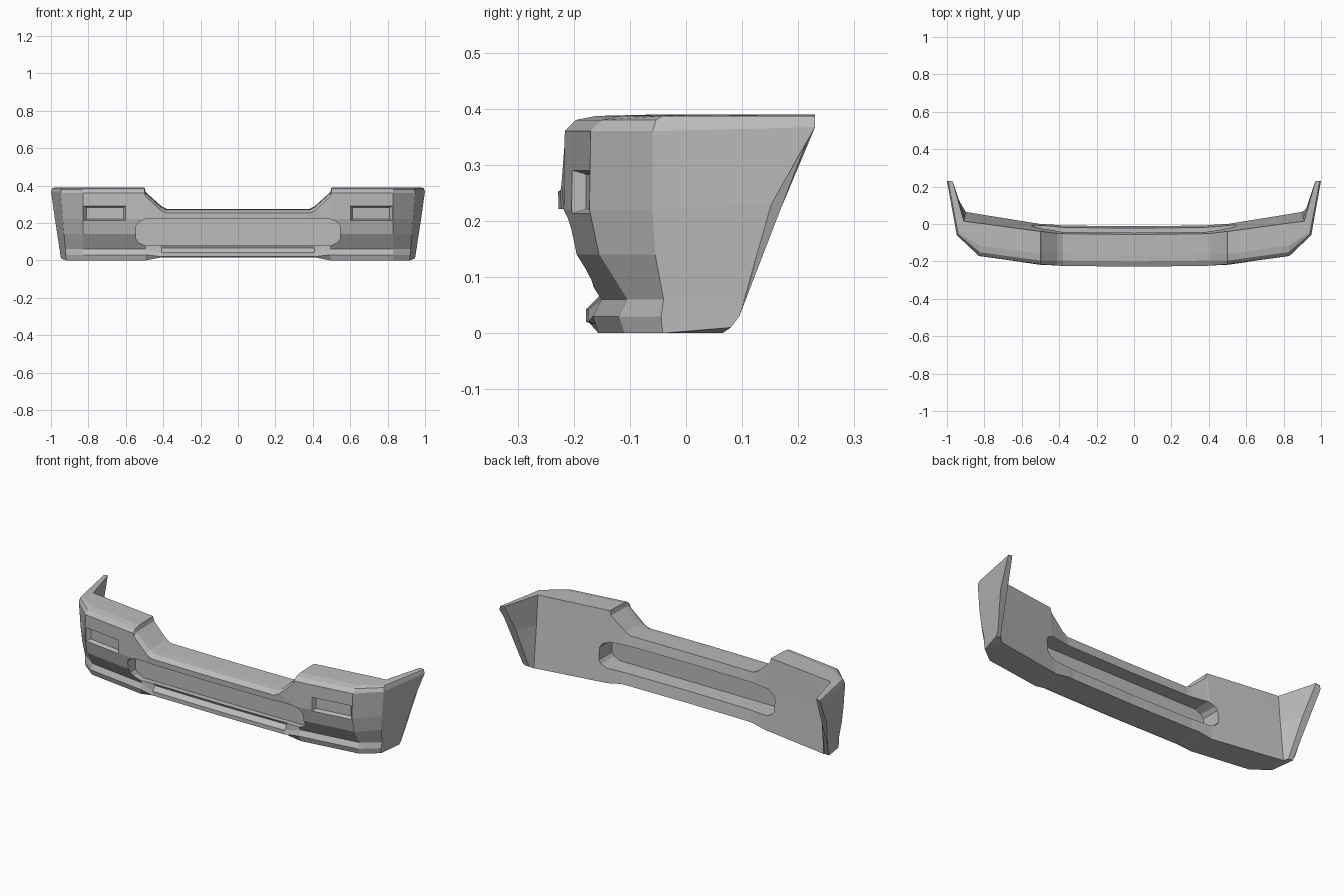
import bpy
import bmesh
from mathutils import Matrix, Vector

old = bpy.data.objects.get("Cube")
if old:
    bpy.data.objects.remove(old, do_unlink=True)

grey = bpy.data.materials.new("bumper_grey")
grey.use_nodes = True
colour = (0.5, 0.5, 0.5, 1)
grey.diffuse_color = colour
grey.node_tree.nodes["Principled BSDF"].inputs["Base Color"].default_value = colour


def make_object(name, bm):
    bmesh.ops.recalc_face_normals(bm, faces=bm.faces)
    mesh = bpy.data.meshes.new(name)
    bm.to_mesh(mesh)
    bm.free()
    mesh.materials.append(grey)
    obj = bpy.data.objects.new(name, mesh)
    bpy.context.collection.objects.link(obj)
    return obj


def loft(name, rings):
    """Skin a row of closed rings and cap both ends."""
    bm = bmesh.new()
    rows = [[bm.verts.new(p) for p in ring] for ring in rings]
    for a, b in zip(rows, rows[1:]):
        for i in range(len(a)):
            j = (i + 1) % len(a)
            bm.faces.new((a[i], a[j], b[j], b[i]))
    bm.faces.new(rows[0])
    bm.faces.new(rows[-1])
    return make_object(name, bm)


# Front profiles (y, z) from the bottom edge up to the top
side_front = [(-.16, 0), (-.17, .03), (-.155, .06), (-.205, .14),
              (-.222, .22), (-.22, .36), (-.2, .38), (-.165, .387)]
mid_front = [(-.165, .016), (-.178, .02), (-.178, .043), (-.155, .066),
             (-.226, .2), (-.228, .252), (-.2, .268), (-.165, .271)]
step_front = side_front[:5] + [(-.22, .342), (-.2, .358), (-.165, .362)]
wing_rear = [(.08, .01), (.095, .03), (.105, .06), (.127, .14),
             (.152, .23), (.23, .367), (.23, .38), (.23, .387)]


def section(front, x, top, shift=0.0, back=(0, -.04)):
    """Closed ring: bottom back, front profile, top back, middle back."""
    low, high = back
    ring = [(x, y + shift, z) for y, z in front]
    z0 = front[0][1]
    middle = low + (high - low) * .6
    return ([(x, low, z0)] + ring
            + [(x, high, top), (x, middle, z0 + (top - z0) * .6)])


def outer_x(z, base, lean):
    return base + lean * min(z, .36) / .36 - max(z - .365, 0) * .3


# Wrapped corner and the thin wing that trails behind it
corner = [(outer_x(z, .918, .03), -.06 + .3 * (y + .222), z) for y, z in side_front]
corner = [(.9, .065, 0)] + corner + [(.91, .015, .39), (.905, .035, .23)]
wing = [(outer_x(z, .945, .055), y, z) for y, z in wing_rear]
wing = [(.92, .08, .01)] + wing + [(.97, .23, .39), (.95, .152, .23)]

half = [section(mid_front, .38, .275, .004, (-.008, -.052)),
        section(mid_front[:4] + step_front[4:5] + [(-.226, .265), (-.2, .282), (-.165, .286)],
                .41, .29, .004, (-.005, -.05)),
        section(step_front, .494, .365, .004),
        section(side_front, .5, .39, .004),
        section(side_front, .83, .39, .05, (.053, .005)),
        corner, wing]
mirrored = [[(-x, y, z) for x, y, z in ring] for ring in reversed(half)]
centre = section(mid_front, 0, .275, 0, (-.012, -.056))
body = loft("bumper_body", mirrored + [centre] + half)


def slot_ring(y, grow=0.0):
    """Long opening outline with chamfered ends."""
    quarter = [(.545, .035), (.53, .055), (.495, .071)]
    pts = quarter + [(-x, z) for x, z in reversed(quarter)]
    pts += [(-x, -z) for x, z in pts]
    return [(x + (grow if x > 0 else -grow), y, .15 + z + (grow if z > 0 else -grow))
            for x, z in pts]


def cut(target, cutter):
    cutter.hide_render = True
    mod = target.modifiers.new("cut", 'BOOLEAN')
    mod.operation = 'DIFFERENCE'
    mod.solver = 'EXACT'
    mod.object = cutter
    bpy.context.view_layer.objects.active = target
    bpy.ops.object.modifier_apply(modifier=mod.name)
    bpy.data.objects.remove(cutter, do_unlink=True)


# Central air opening, closed by a recessed panel
cut(body, loft("slot_cutter", [slot_ring(-.4), slot_ring(.3)]))
loft("opening_panel", [slot_ring(-.13, .004), slot_ring(-.122, .004)])

# Tapered lamp pockets following the swept front face
for side in (-1, 1):
    centre_point = Vector((side * .713, -.186, .252))
    turn = Matrix.Rotation(side * .14, 4, 'Z')
    rings = []
    for y, w, h in ((-.03, .115, .041), (0, .113, .038), (.022, .1, .031)):
        corners = ((-w, -h), (w, -h), (w, h), (-w, h))
        rings.append([centre_point + turn @ Vector((x, y, z)) for x, z in corners])
    cut(body, loft("lamp_cutter", rings))

for obj in (body, bpy.data.objects["opening_panel"]):
    for poly in obj.data.polygons:
        poly.use_smooth = False
